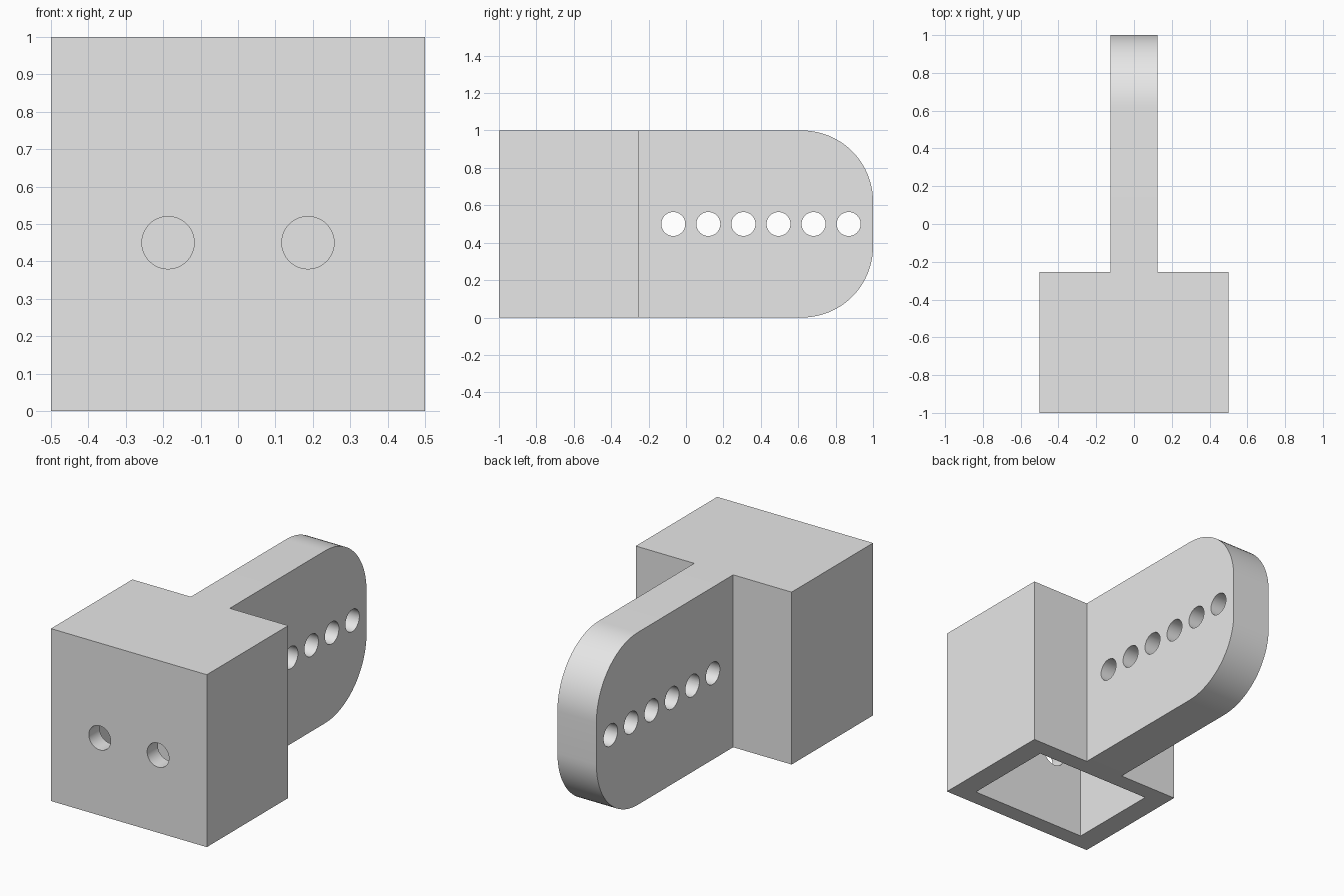
import bpy, bmesh
from math import pi, sin, cos
from mathutils import Matrix

old = bpy.data.objects.get("Cube")
if old:
    bpy.data.objects.remove(old, do_unlink=True)

grey = bpy.data.materials.new("light grey")
grey.use_nodes = True
grey.diffuse_color = (0.8, 0.8, 0.8, 1)
grey.node_tree.nodes["Principled BSDF"].inputs["Base Color"].default_value = (0.8, 0.8, 0.8, 1)


def finish(name, bm):
    bmesh.ops.recalc_face_normals(bm, faces=bm.faces)
    mesh = bpy.data.meshes.new(name)
    bm.to_mesh(mesh)
    bm.free()
    mesh.materials.append(grey)
    obj = bpy.data.objects.new(name, mesh)
    bpy.context.collection.objects.link(obj)
    return obj


def box(name, lo, hi):
    bm = bmesh.new()
    bmesh.ops.create_cube(bm, size=1)
    for v in bm.verts:
        v.co = [(a + b) / 2 + c * (b - a) for a, b, c in zip(lo, hi, v.co)]
    return finish(name, bm)


def rod(name, centre, radius, length, axis):
    bm = bmesh.new()
    turn = Matrix.Rotation(pi / 2, 4, "Y" if axis == "X" else "X")
    bmesh.ops.create_cone(bm, cap_ends=True, segments=48, radius1=radius,
                          radius2=radius, depth=length,
                          matrix=Matrix.Translation(centre) @ turn)
    return finish(name, bm)


def combine(target, other, operation):
    mod = target.modifiers.new(operation.lower(), "BOOLEAN")
    mod.operation, mod.object, mod.solver = operation, other, "EXACT"
    bpy.ops.object.select_all(action="DESELECT")
    target.select_set(True)
    bpy.context.view_layer.objects.active = target
    bpy.ops.object.modifier_apply(modifier=mod.name)
    bpy.data.objects.remove(other, do_unlink=True)


BACK, HALF_ARM, R = -0.254, 0.125, 0.38

# Arm: side profile with two rounded end corners, extruded across x
profile = [(BACK - 0.05, 0), (1 - R, 0)]
for cz, start in ((R, -pi / 2), (1 - R, 0)):
    profile += [(1 - R + R * cos(start + pi / 2 * i / 20),
                 cz + R * sin(start + pi / 2 * i / 20)) for i in range(21)]
profile = profile[:1] + profile[2:] + [(BACK - 0.05, 1)]
bm = bmesh.new()
face = bm.faces.new([bm.verts.new((-HALF_ARM, y, z)) for y, z in profile])
ext = bmesh.ops.extrude_face_region(bm, geom=[face])
for g in ext["geom"]:
    if isinstance(g, bmesh.types.BMVert):
        g.co.x = HALF_ARM
arm = finish("arm", bm)

# Hollow housing, open underneath, joined to the arm
body = box("bracket_body", (-0.5, -1, 0), (0.5, BACK, 1))
combine(body, arm, "UNION")
combine(body, box("cavity_cutter", (-0.375, -0.902, -0.2), (0.375, BACK - 0.098, 0.88)), "DIFFERENCE")

# Pair of screw holes through the front wall
for side in (-1, 1):
    combine(body, rod("screw_cutter", (side * 0.187, -0.95, 0.45), 0.07, 0.3, "Y"), "DIFFERENCE")

# Row of adjustment holes along the arm
for i in range(6):
    combine(body, rod("arm_cutter", (0, -0.068 + 0.1875 * i, 0.5), 0.064, 0.5, "X"), "DIFFERENCE")

bpy.ops.object.select_all(action="DESELECT")
body.select_set(True)
bpy.context.view_layer.objects.active = body
bpy.ops.object.shade_smooth_by_angle(angle=pi / 6)
